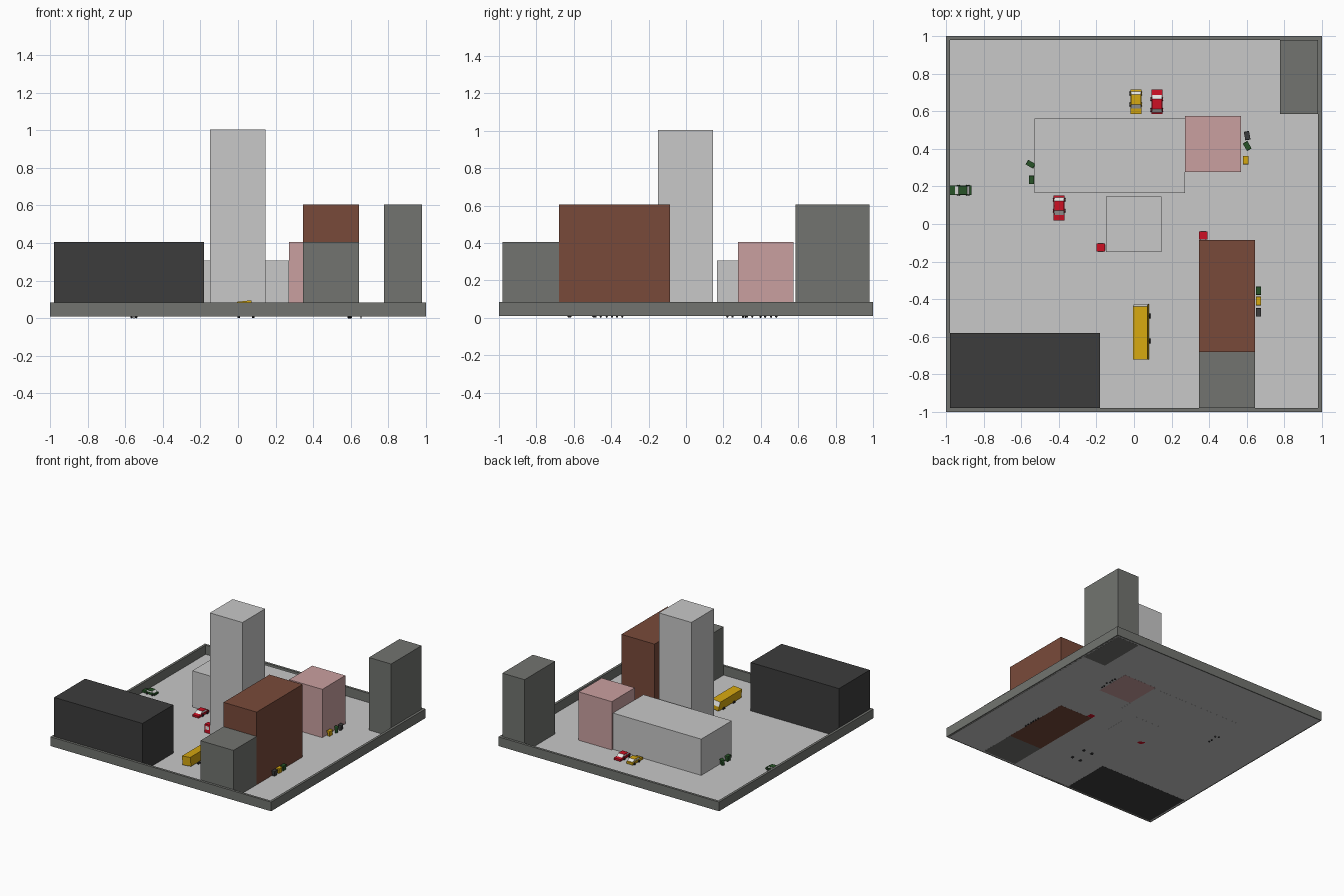
import bpy, bmesh, math
from mathutils import Matrix, Vector

if "Cube" in bpy.data.objects:
    bpy.data.objects.remove(bpy.data.objects["Cube"])


def srgb(r, g, b):
    f = lambda c: (c / 255 / 12.92) if c < 10 else ((c / 255 + 0.055) / 1.055) ** 2.4
    return (f(r), f(g), f(b), 1)


MATS = {}
for n, c in {"light_grey": (200, 200, 200), "mid_grey": (114, 116, 112), "charcoal": (60, 60, 60),
             "brown": (121, 74, 58), "pink": (202, 160, 160), "red": (205, 16, 36),
             "yellow": (214, 168, 16), "green": (40, 84, 40), "glass_white": (240, 240, 238),
             "tyre_black": (36, 36, 38)}.items():
    MATS[n] = bpy.data.materials.new(n)
    MATS[n].diffuse_color = srgb(*c)


def finish(bm, name, mats, place=None):
    me = bpy.data.meshes.new(name)
    bmesh.ops.recalc_face_normals(bm, faces=bm.faces)
    bm.to_mesh(me)
    bm.free()
    for m in mats:
        me.materials.append(MATS[m])
    ob = bpy.data.objects.new(name, me)
    bpy.context.collection.objects.link(ob)
    if place:
        ob.matrix_world = place
    return ob


def box(name, x0, x1, y0, y1, z0, z1, mat, place=None, taper=1.0):
    bm = bmesh.new()
    c = Vector(((x0 + x1) / 2, (y0 + y1) / 2, (z0 + z1) / 2))
    bmesh.ops.create_cube(bm, size=1)
    for v in bm.verts:
        s = taper if v.co.z < 0 else 1
        v.co = c + Vector((v.co.x * (x1 - x0) * s, v.co.y * (y1 - y0) * s, v.co.z * (z1 - z0)))
    return finish(bm, name, [mat], place)


def prism(name, profile, half, mats, place, rule=None):
    # (y, z) outline extruded across x
    bm = bmesh.new()
    face = bm.faces.new([bm.verts.new((-half, y, z)) for y, z in profile])
    new = bmesh.ops.extrude_face_region(bm, geom=[face])["geom"]
    for v in new:
        if isinstance(v, bmesh.types.BMVert):
            v.co.x = half
    bmesh.ops.recalc_face_normals(bm, faces=bm.faces)
    if rule:
        for f in bm.faces:
            f.material_index = rule(f)
    return finish(bm, name, mats, place)


def wheel(name, x, y, z, r, w, place, sides=12):
    bm = bmesh.new()
    bmesh.ops.create_cone(bm, cap_ends=True, segments=sides, radius1=r, radius2=r, depth=w,
                          matrix=Matrix.Translation((x, y, z)) @ Matrix.Rotation(math.pi / 2, 4, 'Y'))
    return finish(bm, name, ["tyre_black"], place)


def at(x, y, z=0, turn=0):
    return Matrix.Translation((x, y, z)) @ Matrix.Rotation(math.radians(turn), 4, 'Z')


# Ground sheet and surrounding wall
F = 0.01
bm = bmesh.new()
bmesh.ops.create_grid(bm, x_segments=1, y_segments=1, size=0.99, matrix=Matrix.Translation((0, 0, F)))
finish(bm, "ground_sheet", ["light_grey"])
W, T, H = 1.0, 0.02, 0.085
box("wall_front", -W, W, -W, -W + T, F, H, "mid_grey")
box("wall_back", -W, W, W - T, W, F, H, "mid_grey")
box("wall_left", -W, -W + T, -W + T, W - T, F, H, "mid_grey")
box("wall_right", W - T, W, -W + T, W - T, F, H, "mid_grey")

# Buildings
for n, x0, x1, y0, y1, top, m in [
        ("warehouse", -0.98, -0.18, -0.98, -0.58, 0.406, "charcoal"),
        ("tower", -0.15, 0.145, -0.15, 0.145, 1.003, "light_grey"),
        ("long_hall", -0.53, 0.27, 0.165, 0.56, 0.307, "light_grey"),
        ("pink_house", 0.27, 0.57, 0.277, 0.575, 0.406, "pink"),
        ("brick_block", 0.345, 0.645, -0.68, -0.085, 0.605, "brown"),
        ("grey_annex", 0.345, 0.645, -0.98, -0.68, 0.406, "mid_grey"),
        ("corner_block", 0.777, 0.978, 0.585, 0.98, 0.605, "mid_grey")]:
    box(n, x0, x1, y0, y1, F - 0.0005, top, m)


# Cars, nose towards local +y
def car(name, x, y, turn, mat, s=1.0):
    p = at(x, y, F, turn) @ Matrix.Scale(s, 4)
    prism(name + "_body", [(0.066, 0.006), (0.066, 0.022), (0.036, 0.025), (-0.052, 0.025),
                           (-0.066, 0.023), (-0.066, 0.006)], 0.029, [mat], p)
    prism(name + "_cabin", [(0.036, 0.025), (0.014, 0.043), (-0.038, 0.043), (-0.056, 0.025)],
          0.026, [mat, "glass_white"], p,
          lambda f: 1 if abs(f.normal.y) > 0.3 and f.normal.z > 0.1 else 0)
    for side in (-1, 1):
        q = p @ Matrix.Translation((side * 0.026, 0, 0))
        prism(name + "_front_window", [(0.026, 0.027), (0.011, 0.040), (-0.009, 0.040), (-0.009, 0.027)],
              0.0007, ["glass_white"], q)
        prism(name + "_rear_window", [(-0.014, 0.027), (-0.014, 0.040), (-0.034, 0.040), (-0.047, 0.027)],
              0.0007, ["glass_white"], q)
        for wy in (0.014, -0.044):
            wheel(name + "_wheel", side * 0.028, wy, 0.010, 0.010, 0.010, p)


car("red_car_back", 0.122, 0.65, 0, "red")
car("yellow_car", 0.01, 0.65, 180, "yellow")
car("red_car_front", -0.398, 0.085, 180, "red")
car("green_car", -0.922, 0.18, 90, "green", 0.86)

# Bus, leaning slightly, nose towards +y
bus = Matrix.Translation((0.042, -0.573, F)) @ Matrix.Rotation(math.radians(-6), 4, 'Y')
prism("bus_body", [(0.147, 0.010), (0.147, 0.045), (0.135, 0.082), (-0.147, 0.082), (-0.147, 0.010)],
      0.038, ["yellow", "glass_white"], bus,
      lambda f: 1 if f.normal.y > 0.5 and f.normal.z > 0.1 else 0)
for side, wz in ((-1, 0.008), (1, 0.0005)):
    for wy in (0.083, -0.05):
        wheel("bus_wheel", side * 0.038, wy, wz, 0.013, 0.014, bus)


# Wheeled bins
def bin_(name, x, y, turn, mat):
    p = at(x, y, 0, turn)
    box(name + "_body", -0.012, 0.012, -0.02, 0.02, 0.012, 0.048, mat, p, 0.82)
    prism(name + "_lid", [(-0.023, 0.047), (0.023, 0.047), (0.021, 0.054), (-0.021, 0.054)], 0.014, [mat], p)
    for wy in (-0.014, 0.014):
        wheel(name + "_wheel", -0.008, wy, 0.006, 0.006, 0.006, p, 8)


for n, x, y, t, m in [
        ("green_bin_left", -0.545, 0.235, 0, "green"), ("green_bin_turned", -0.55, 0.318, 60, "green"),
        ("yellow_bin_right", 0.595, 0.34, 0, "yellow"), ("green_bin_right", 0.602, 0.415, 30, "green"),
        ("black_bin_right", 0.602, 0.47, 10, "charcoal"), ("green_bin_front", 0.662, -0.355, 0, "green"),
        ("yellow_bin_front", 0.662, -0.41, 0, "yellow"), ("black_bin_front", 0.662, -0.47, 0, "charcoal")]:
    bin_(n, x, y, t, m)

# Red street booths with a pane on each side
for n, x, y in [("booth_tower", -0.176, -0.125), ("booth_block", 0.368, -0.061)]:
    box(n, -0.023, 0.023, -0.022, 0.022, F, 0.08, "red", at(x, y))
    for k in range(4):
        box(n + "_pane", 0.0215, 0.0235, -0.015, 0.015, 0.038, 0.066, "glass_white", at(x, y, 0, 90 * k))

for m in bpy.data.materials:
    if m.users and not m.is_grease_pencil:
        m.use_nodes = True
        m.node_tree.nodes["Principled BSDF"].inputs["Base Color"].default_value = m.diffuse_color
